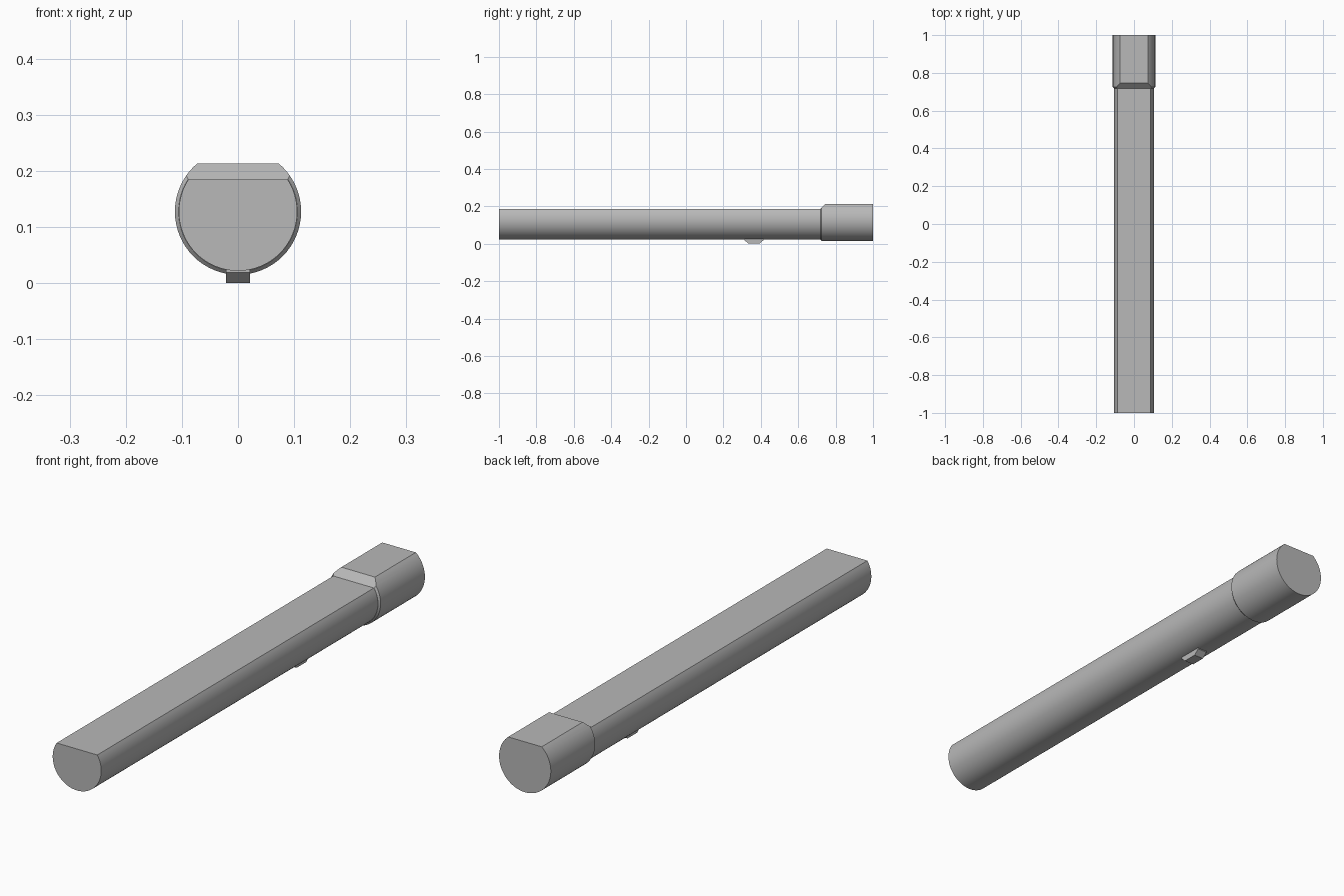
import bpy
import bmesh
from math import sin, cos, tau, radians
from mathutils import Vector

cube = bpy.data.objects.get("Cube")
if cube:
    bpy.data.objects.remove(cube, do_unlink=True)

AXIS_Z = 0.1275
FLAT_Z = 0.185
COLLAR_Y = 0.718
SEGMENTS = 64

grey = bpy.data.materials.new("plain_grey")
grey.use_nodes = True
colour = (0.48, 0.48, 0.48, 1)
grey.diffuse_color = colour
grey.node_tree.nodes["Principled BSDF"].inputs["Base Color"].default_value = colour


def finish(name, bm):
    bmesh.ops.recalc_face_normals(bm, faces=bm.faces)
    mesh = bpy.data.meshes.new(name)
    bm.to_mesh(mesh)
    bm.free()
    obj = bpy.data.objects.new(name, mesh)
    bpy.context.collection.objects.link(obj)
    mesh.materials.append(grey)
    bpy.ops.object.select_all(action='DESELECT')
    obj.select_set(True)
    bpy.context.view_layer.objects.active = obj
    bpy.ops.object.shade_smooth_by_angle(angle=radians(25))
    return obj


def loft(bm, rings):
    """Join equal loops of points into a closed solid."""
    loops = [[bm.verts.new(p) for p in ring] for ring in rings]
    for a, b in zip(loops, loops[1:]):
        for i in range(len(a)):
            j = (i + 1) % len(a)
            bm.faces.new((a[i], a[j], b[j], b[i]))
    bm.faces.new(loops[0])
    bm.faces.new(loops[-1])
    bmesh.ops.recalc_face_normals(bm, faces=bm.faces)


def circle(y, radius):
    return [(radius * cos(tau * i / SEGMENTS), y,
             AXIS_Z + radius * sin(tau * i / SEGMENTS)) for i in range(SEGMENTS)]


def slice_off(bm, point, normal):
    """Remove everything beyond a plane and close the cut."""
    cut = bmesh.ops.bisect_plane(
        bm, geom=bm.verts[:] + bm.edges[:] + bm.faces[:], dist=1e-6,
        plane_co=Vector(point), plane_no=Vector(normal).normalized(), clear_outer=True)
    edges = [e for e in cut["geom_cut"] if isinstance(e, bmesh.types.BMEdge)]
    bmesh.ops.holes_fill(bm, edges=edges, sides=0)


# Long round bar with a flat along its top
bm = bmesh.new()
loft(bm, [circle(-1, 0.1055), circle(COLLAR_Y + 0.02, 0.1055)])
slice_off(bm, (0, 0, FLAT_Z), (0, 0, 1))
finish("bar", bm)

# Thicker end collar: chamfered rim, flat top, sloped front lip
bm = bmesh.new()
loft(bm, [circle(COLLAR_Y, 0.106), circle(COLLAR_Y + 0.007, 0.1125), circle(1, 0.1125)])
slice_off(bm, (0, 0, 0.213), (0, 0, 1))
slice_off(bm, (0, COLLAR_Y, FLAT_Z), (0, -1, 1))
finish("end_collar", bm)

# Small key with bevelled ends under the bar
profile = [(0.313, 0.04), (0.313, 0.019), (0.334, 0),
           (0.393, 0), (0.414, 0.019), (0.414, 0.04)]
bm = bmesh.new()
loft(bm, [[(x, y, z) for y, z in profile] for x in (-0.021, 0.021)])
finish("underside_key", bm)
